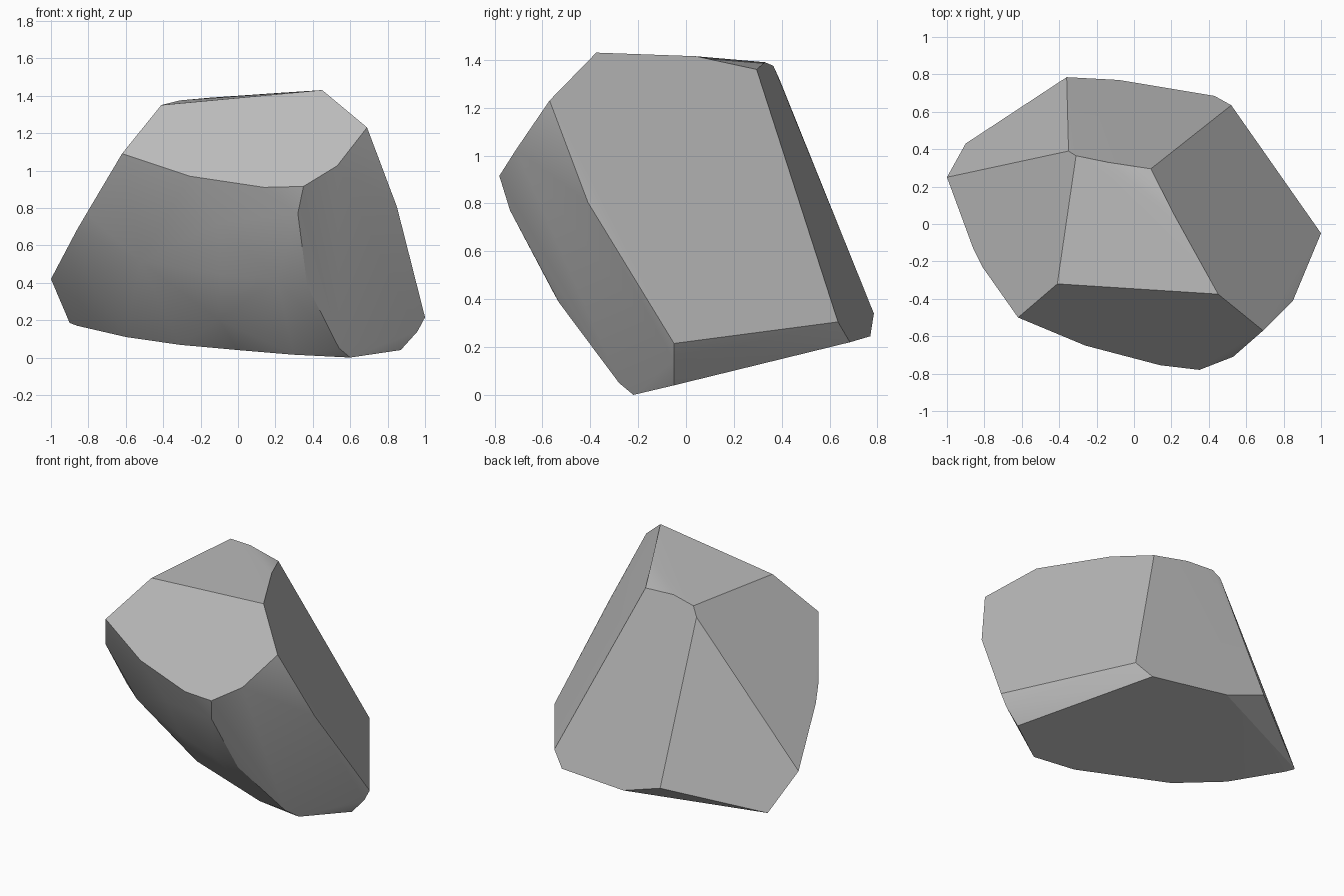
import bpy
import bmesh
import math


def remove_default_cube():
    cube = bpy.data.objects.get("Cube")
    if cube:
        bpy.data.objects.remove(cube, do_unlink=True)


def make_material(name, colour):
    material = bpy.data.materials.new(name)
    material.use_nodes = True
    material.diffuse_color = colour
    shader = next(n for n in material.node_tree.nodes if n.type == "BSDF_PRINCIPLED")
    shader.inputs["Base Color"].default_value = colour
    shader.inputs["Roughness"].default_value = 0.9
    return material


def build_hull(name, corners, material):
    """Wrap a convex stone around its corners and merge the flat facets."""
    bm = bmesh.new()
    for corner in corners:
        bm.verts.new(corner)
    result = bmesh.ops.convex_hull(bm, input=bm.verts[:])
    inner = [g for g in result["geom_interior"] if isinstance(g, bmesh.types.BMVert)]
    bmesh.ops.delete(bm, geom=inner, context="VERTS")
    loose = [v for v in bm.verts if not v.link_faces]
    bmesh.ops.delete(bm, geom=loose, context="VERTS")
    bmesh.ops.dissolve_limit(bm, angle_limit=math.radians(3),
                             verts=bm.verts[:], edges=bm.edges[:])
    bmesh.ops.recalc_face_normals(bm, faces=bm.faces[:])
    mesh = bpy.data.meshes.new(name)
    bm.to_mesh(mesh)
    bm.free()
    mesh.materials.append(material)
    stone = bpy.data.objects.new(name, mesh)
    bpy.context.collection.objects.link(stone)
    return stone


def smooth_by_angle(stone, degrees):
    bpy.ops.object.select_all(action="DESELECT")
    stone.select_set(True)
    bpy.context.view_layer.objects.active = stone
    bpy.ops.object.shade_smooth_by_angle(angle=math.radians(degrees))


remove_default_cube()

# Rim of the sloping top
top_rim = [
    (.45, -.375, 1.43), (-.41, -.32, 1.35), (-.35, .39, 1.32), (-.31, .365, 1.375),
    (-.14, .33, 1.39), (.09, .295, 1.36), (.22, .04, 1.415),
]

# Lower edge of the chamfer above the rounded front
brow = [
    (-.62, -.5, 1.09), (-.26, -.65, .97), (.14, -.755, .91),
    (.35, -.78, .915), (.53, -.71, 1.025), (.69, -.57, 1.23),
]

# Broken face on the left front
left_break = [
    (.85, -.41, .805), (1, -.05, .215), (.96, -.05, .14), (.87, -.05, .04),
    (.32, -.735, .77), (.37, -.53, .385), (.54, -.28, .05), (.6, -.22, 0),
]

# Rounded worn front, between brow and base
worn_front = [
    (.21, -.55, .42), (-.1, -.6, .72), (-.1, -.46, .445), (-.1, -.28, .2),
    (-.52, -.315, .515), (-.8, -.02, .43),
]

# Right flank
right_flank = [(-.81, -.23, .77), (-.86, -.13, .685), (-1, .25, .42), (-.9, .43, .185)]

# Back foot
back_foot = [(-.36, .785, .34), (-.08, .77, .245), (.43, .685, .22), (.52, .635, .305)]

# Curved front edge of the base
base_edge = [(.3, -.2, .015), (0, -.11, .04), (-.31, -.02, .068), (-.6, .15, .11), (-.86, .39, .17)]

stone_grey = make_material("stone grey", (.5, .5, .5, 1))
corners = top_rim + brow + left_break + worn_front + right_flank + back_foot + base_edge
rock = build_hull("rock", corners, stone_grey)
smooth_by_angle(rock, 25)
